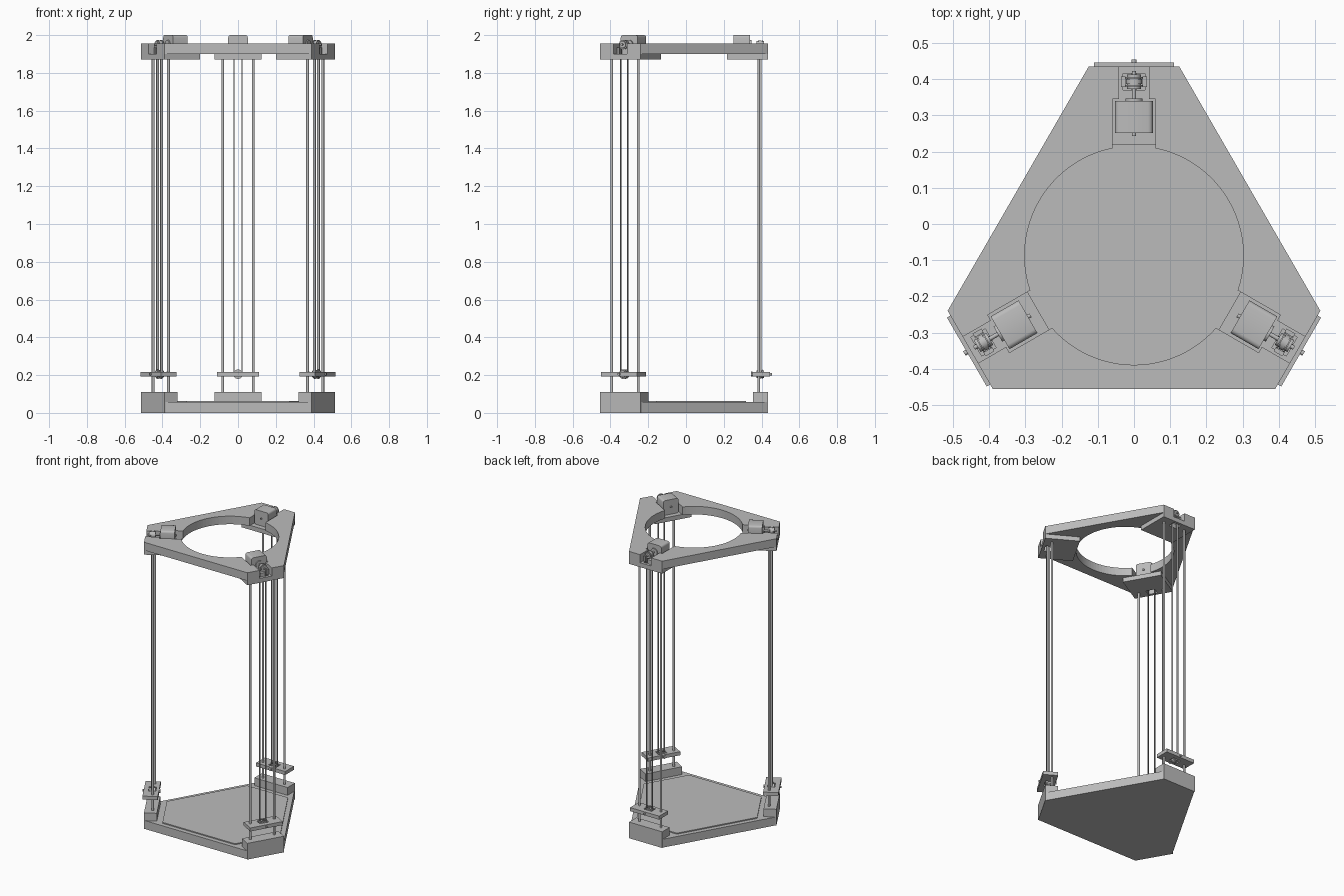
import bpy, bmesh, math
from mathutils import Matrix, Vector

if "Cube" in bpy.data.objects:
    bpy.data.objects.remove(bpy.data.objects["Cube"])

CY = -0.087                      # centre of the threefold symmetry
CORNER, SIDE, HALF = 0.522, 0.366, 0.125
HOLE = 0.302
SHAFT_Z, IDLER_Z, BELT_Y = 1.95, 0.205, 0.48

grey = bpy.data.materials.new("mid_grey")
grey.use_nodes = True
grey.diffuse_color = (0.5, 0.5, 0.5, 1)
grey.node_tree.nodes["Principled BSDF"].inputs["Base Color"].default_value = (0.5, 0.5, 0.5, 1)


def finish(name, bm, smooth=False):
    bmesh.ops.recalc_face_normals(bm, faces=bm.faces)
    mesh = bpy.data.meshes.new(name)
    bm.to_mesh(mesh)
    bm.free()
    mesh.materials.append(grey)
    ob = bpy.data.objects.new(name, mesh)
    bpy.context.collection.objects.link(ob)
    ob.location = (0, CY, 0)
    if smooth:
        bpy.ops.object.select_all(action='DESELECT')
        ob.select_set(True)
        bpy.context.view_layer.objects.active = ob
        bpy.ops.object.shade_smooth_by_angle(angle=math.radians(35))
    return ob


def prism(name, outline, z0, z1):
    bm = bmesh.new()
    face = bm.faces.new([bm.verts.new((x, y, z0)) for x, y in outline])
    up = bmesh.ops.extrude_face_region(bm, geom=[face])["geom"]
    bmesh.ops.translate(bm, vec=(0, 0, z1 - z0), verts=[v for v in up if isinstance(v, bmesh.types.BMVert)])
    return finish(name, bm)


def box(name, x, y, z, bevel=0):
    """Box from (min, max) pairs; bevel rounds the edges along y."""
    bm = bmesh.new()
    bmesh.ops.create_cube(bm, size=1)
    for v in bm.verts:
        v.co = Vector([(a + b) / 2 + c * (b - a) for (a, b), c in zip((x, y, z), v.co)])
    if bevel:
        edges = [e for e in bm.edges if abs(e.verts[0].co.y - e.verts[1].co.y) > 1e-4]
        bmesh.ops.bevel(bm, geom=edges, offset=bevel, segments=3, profile=0.5, affect='EDGES')
    return finish(name, bm, bevel > 0)


def rod(name, start, end, radius, sides=20):
    a, b = Vector(start), Vector(end)
    turn = (b - a).to_track_quat('Z', 'Y').to_matrix().to_4x4()
    bm = bmesh.new()
    bmesh.ops.create_cone(bm, cap_ends=True, segments=sides, radius1=radius, radius2=radius,
                          depth=(b - a).length, matrix=Matrix.Translation((a + b) / 2) @ turn)
    return finish(name, bm, sides > 8)


def belt(name, radius, thick, width):
    """Closed loop running around the drive pulley and the idler."""
    bm = bmesh.new()
    rings = []
    for i in range(26):
        top = i < 13
        a = math.pi * (i if top else i - 1) / 12
        zc = SHAFT_Z if top else IDLER_Z
        rings.append([bm.verts.new((r * math.cos(a), y, zc + r * math.sin(a)))
                      for r, y in ((radius, BELT_Y - width / 2), (radius, BELT_Y + width / 2),
                                   (radius + thick, BELT_Y + width / 2), (radius + thick, BELT_Y - width / 2))])
    for i, ring in enumerate(rings):
        nxt = rings[(i + 1) % len(rings)]
        for k in range(4):
            bm.faces.new((ring[k], ring[(k + 1) % 4], nxt[(k + 1) % 4], nxt[k]))
    return finish(name, bm, True)


def cut(ob, cutter):
    mod = ob.modifiers.new("slot", 'BOOLEAN')
    mod.operation, mod.solver, mod.object = 'DIFFERENCE', 'EXACT', cutter
    bpy.context.view_layer.update()
    mesh = bpy.data.meshes.new_from_object(ob.evaluated_get(bpy.context.evaluated_depsgraph_get()))
    ob.modifiers.clear()
    ob.data = mesh
    bpy.data.objects.remove(cutter)


def hexagon(corner, side):
    half = (side - corner / 2) / math.cos(math.pi / 6)
    pts = []
    for k in range(3):
        m = Matrix.Rotation(math.radians(120 * k), 2)
        pts += [m @ Vector((half, corner)), m @ Vector((-half, corner))]
    return pts


# Base plate and print bed
prism("base_plate", hexagon(CORNER, SIDE), 0, 0.057)
prism("print_bed", hexagon(0.405, 0.336), 0.057, 0.064)

parts = []

# Top frame segment between two motor pockets
half = [(0.06, 0.432), (0.042, 0.432), (0.042, CORNER), (HALF, CORNER)]
c, s = math.cos(math.pi / 3), math.sin(math.pi / 3)
mirror = [(x * c + y * s, x * s - y * c) for x, y in reversed(half)]
edge = math.acos(0.06 / HOLE)
first = math.pi / 3 - edge
arc = [(HOLE * math.cos(first + (edge - first) * i / 24), HOLE * math.sin(first + (edge - first) * i / 24))
       for i in range(25)]
parts.append(prism("top_frame", half + mirror + arc, 1.9, 1.955))

# Corner blocks, the upper one slotted for the belt
parts.append(box("base_block", (-HALF, HALF), (0.442, CORNER), (0, 0.11)))
mount = box("motor_mount", (-HALF, HALF), (0.305, CORNER), (1.87, 1.9))
cut(mount, box("slot_cutter", (-0.03, 0.03), (0.457, 0.503), (1.8, 2.0)))
parts.append(mount)

# Guide rods
for side, word in ((1, "left"), (-1, "right")):
    x = 0.081 * side
    parts.append(rod("guide_rod_" + word, (x, 0.472, 0.05), (x, 0.472, 1.88), 0.0075))
    parts.append(box("shaft_bracket_" + word, sorted((0.024 * side, 0.036 * side)), (0.466, 0.494), (1.9, 1.935)))

# Motor, shaft and drive pulley
parts.append(box("motor", (-0.052, 0.052), (0.338, 0.427), (1.9, 2.0), 0.013))
parts.append(rod("motor_boss", (0, 0.425, SHAFT_Z), (0, 0.434, SHAFT_Z), 0.024))
parts.append(rod("motor_shaft", (0, 0.33, SHAFT_Z), (0, 0.51, SHAFT_Z), 0.006))


def pulley(name, z, radius):
    parts.append(rod(name + "_hub", (0, BELT_Y - 0.02, z), (0, BELT_Y + 0.02, z), radius))
    for sign, word in ((-1, "inner"), (1, "outer")):
        y = BELT_Y + sign * 0.011
        parts.append(rod(name + "_flange_" + word, (0, y - 0.002, z), (0, y + 0.002, z), radius + 0.006))


pulley("drive_pulley", SHAFT_Z, 0.019)
pulley("idler", IDLER_Z, 0.019)
parts.append(belt("belt", 0.0195, 0.003, 0.014))

# Belt tensioner bar clamped on the rods, with the idler in its window
bar = box("tensioner_bar", (-0.11, 0.11), (0.438, 0.533), (0.193, 0.217))
cut(bar, box("window_cutter", (-0.03, 0.03), (0.457, 0.503), (0.1, 0.3)))
parts.append(bar)
parts.append(rod("idler_bolt", (0, 0.43, IDLER_Z), (0, 0.541, IDLER_Z), 0.007, 12))
parts.append(rod("idler_nut", (0, 0.431, IDLER_Z), (0, 0.438, IDLER_Z), 0.013, 6))

# Repeat every corner part around the centre
for ob in parts:
    for k, word in ((1, "front_right"), (2, "front_left")):
        twin = ob.copy()
        twin.name = ob.name + "_" + word
        twin.rotation_euler.z = math.radians(120 * k)
        bpy.context.collection.objects.link(twin)
    ob.name += "_back"
